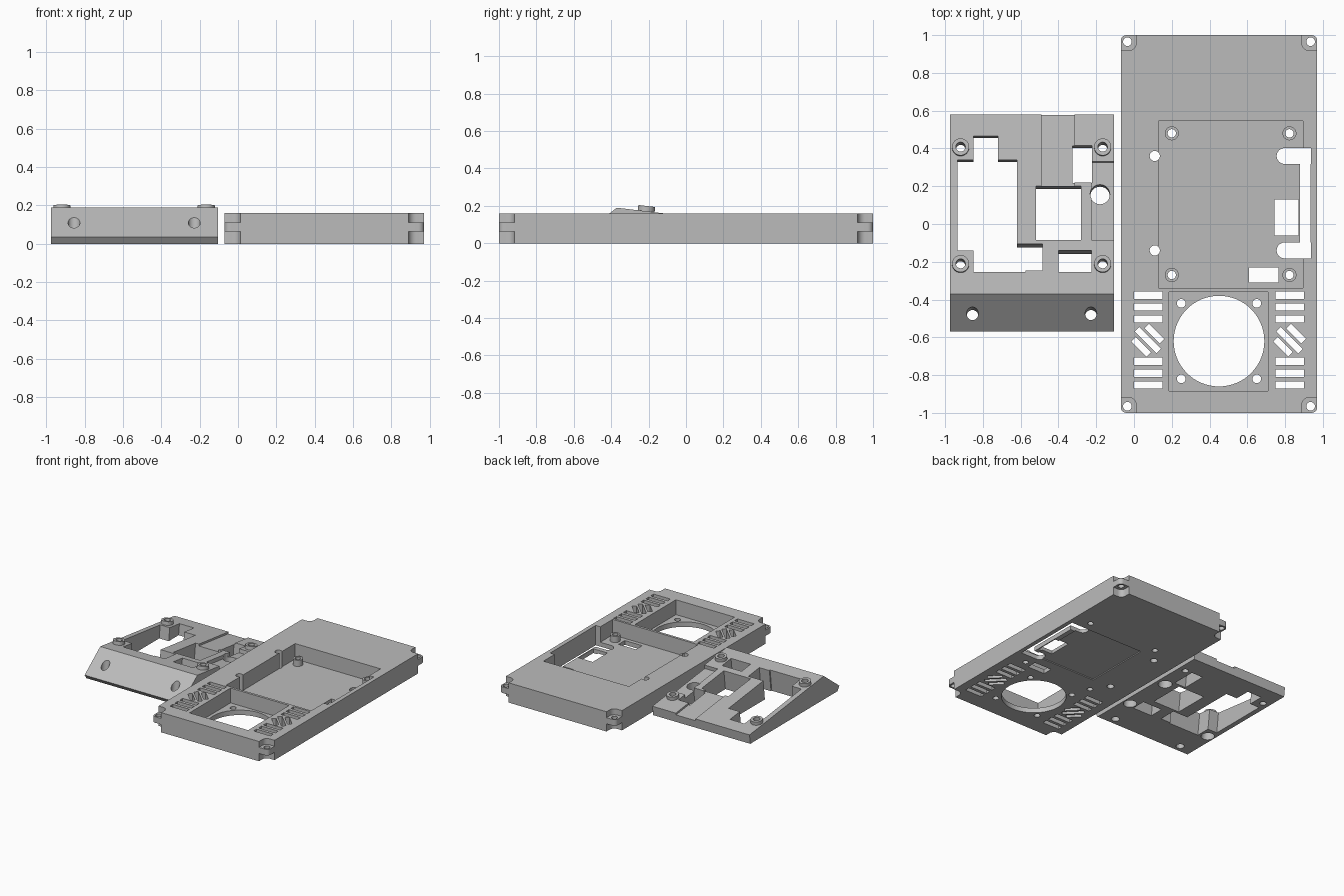
import bpy, bmesh, math

if "Cube" in bpy.data.objects:
    bpy.data.objects.remove(bpy.data.objects["Cube"])

grey = bpy.data.materials.new("light_grey")
grey.diffuse_color = (0.5, 0.5, 0.5, 1)
grey.use_nodes = True
grey.node_tree.nodes["Principled BSDF"].inputs["Base Color"].default_value = grey.diffuse_color

SLOPE = 0.12


def flat(x, y, z):
    return (x, y, z)


def tilted(x, y, w):
    # coordinates on the sloping top of the bezel, w is height above it
    return (x, y + SLOPE * w, 0.19 - SLOPE * (y + 0.37) + w)


def prism(name, pts, z0, z1, place=flat):
    bm = bmesh.new()
    low = [bm.verts.new(place(x, y, z0)) for x, y in pts]
    high = [bm.verts.new(place(x, y, z1)) for x, y in pts]
    bm.faces.new(low[::-1])
    bm.faces.new(high)
    n = len(pts)
    for i in range(n):
        j = (i + 1) % n
        bm.faces.new((low[i], low[j], high[j], high[i]))
    bmesh.ops.recalc_face_normals(bm, faces=bm.faces)
    mesh = bpy.data.meshes.new(name)
    bm.to_mesh(mesh)
    bm.free()
    mesh.materials.append(grey)
    obj = bpy.data.objects.new(name, mesh)
    bpy.context.collection.objects.link(obj)
    return obj


def rect(x0, x1, y0, y1):
    return [(x0, y0), (x1, y0), (x1, y1), (x0, y1)]


def circle(cx, cy, r, n=32):
    return [(cx + r * math.cos(2 * math.pi * i / n),
             cy + r * math.sin(2 * math.pi * i / n)) for i in range(n)]


def boolean(body, pts, z0, z1, place=flat, op='DIFFERENCE'):
    tool = prism("tool", pts, z0, z1, place)
    tool.hide_render = True
    mod = body.modifiers.new("cut", 'BOOLEAN')
    mod.operation = op
    mod.solver = 'EXACT'
    mod.object = tool
    bpy.context.view_layer.objects.active = body
    bpy.ops.object.modifier_apply(modifier=mod.name)
    bpy.data.objects.remove(tool)


def finish(body):
    bpy.ops.object.select_all(action='DESELECT')
    body.select_set(True)
    bpy.context.view_layer.objects.active = body
    bpy.ops.object.shade_smooth_by_angle(angle=math.radians(25))


# ---------- main case plate ----------
CX, HX, H = 0.45, 0.52, 0.16


def rounded(hx, hy, r, n=6):
    pts = []
    for k, (sx, sy) in enumerate(((1, 1), (-1, 1), (-1, -1), (1, -1))):
        for i in range(n + 1):
            a = math.pi / 2 * (k + i / n)
            pts.append((CX + sx * (hx - r) + r * math.cos(a),
                        sy * (hy - r) + r * math.sin(a)))
    return pts


case = prism("case_plate", rounded(HX, 1.0, 0.03), 0, H)

# corner lugs: recesses above and below, with a screw hole
for sx in (-1, 1):
    for sy in (-1, 1):
        ex, ey = CX + sx * HX, sy
        pts = [(ex + sx * 0.05, ey + sy * 0.05), (ex + sx * 0.05, ey - sy * 0.082)]
        for i in range(7):
            a = math.pi / 2 * i / 6
            pts.append((ex - sx * (0.042 + 0.04 * math.sin(a)),
                        ey - sy * (0.042 + 0.04 * math.cos(a))))
        pts.append((ex - sx * 0.082, ey + sy * 0.05))
        boolean(case, pts, 0.112, 0.3)
        boolean(case, pts, -0.1, 0.063)
        boolean(case, circle(ex - sx * 0.035, ey - sy * 0.035, 0.023), -0.1, 0.3)

# board pocket with standoffs, fan pocket
boolean(case, rect(0.13, 0.895, -0.34, 0.545), 0.035, 0.3)
boolean(case, rect(0.185, 0.71, -0.885, -0.36), 0.04, 0.3)
boolean(case, circle(0.45, -0.62, 0.24, 64), -0.1, 0.3)
for x in (0.25, 0.65):
    for y in (-0.42, -0.82):
        boolean(case, circle(x, y, 0.023), -0.1, 0.3)
for x in (0.2, 0.823):
    for y in (-0.27, 0.48):
        boolean(case, circle(x, y, 0.037), 0.02, 0.085, op='UNION')
        boolean(case, circle(x, y, 0.022), -0.1, 0.3)

# shallow recess underneath
boolean(case, rect(0.27, 0.84, -0.15, 0.4), -0.1, 0.008)

# side notches, rounded connector slots, and floor windows
for y in (0.36, -0.14):
    boolean(case, circle(0.11, y, 0.027), -0.1, 0.3)
    end = [(0.797 - 0.042 * math.sin(math.pi * i / 12),
            y + 0.042 * math.cos(math.pi * i / 12)) for i in range(13)]
    boolean(case, end + [(0.936, y - 0.042), (0.936, y + 0.042)], -0.1, 0.3)
boolean(case, rect(0.88, 0.9355, -0.15, 0.37), -0.1, 0.3)
boolean(case, rect(0.745, 0.872, -0.06, 0.13), -0.1, 0.3)
boolean(case, rect(0.61, 0.765, -0.31, -0.23), -0.1, 0.3)

# vents: straight bars and slanted slots on both sides of the fan
for x0 in (0.0, 0.75):
    for y in (-0.377, -0.44, -0.503, -0.727, -0.79, -0.853):
        boolean(case, rect(x0, x0 + 0.15, y - 0.019, y + 0.019), -0.1, 0.3)
    for dx, dy, half in ((0.035, 0.035, 0.04), (0, 0, 0.058), (-0.035, -0.035, 0.04)):
        cx, cy, w = x0 + 0.073 + dx, -0.615 + dy, 0.012
        boolean(case, [(cx - half - w, cy + half - w), (cx + half - w, cy - half - w),
                       (cx + half + w, cy - half + w), (cx - half + w, cy + half + w)],
                -0.1, 0.3)
finish(case)

# ---------- sloping bezel ----------
profile = [(-0.545, 0), (0.57, 0), (0.58, 0.076), (-0.37, 0.19), (-0.57, 0.035)]
bezel = prism("sloping_bezel", profile, -0.975, -0.105, lambda y, z, x: (x, y, z))

# stepped recesses in the sloping face
boolean(bezel, rect(-0.49, -0.315, 0.15, 0.7), -0.015, 0.2, tilted)
boolean(bezel, rect(-0.225, -0.05, -0.085, 0.33), -0.03, 0.2, tilted)

# openings perpendicular to the sloping face
windows = [
    [(-.85, .465), (-.72, .465), (-.72, .34), (-.62, .34), (-.62, -.105),
     (-.485, -.105), (-.485, -.245), (-.575, -.245), (-.575, -.255), (-.85, -.255),
     (-.85, -.14), (-.935, -.14), (-.935, .34), (-.85, .34)],
    rect(-0.52, -0.28, -0.085, 0.2),
    rect(-0.40, -0.225, -0.255, -0.14),
    rect(-0.325, -0.222, 0.22, 0.415),
    circle(-0.18, 0.16, 0.052),
]
for pts in windows:
    boolean(bezel, pts, -0.35, 0.2, tilted)

# screw bosses, with wide bores below the front pair
for x in (-0.918, -0.166):
    for y in (-0.213, 0.405):
        boolean(bezel, circle(x, y, 0.045), -0.02, 0.028, tilted, 'UNION')
        if y < 0:
            boolean(bezel, circle(x, y - 0.01, 0.05), -0.3, -0.08, tilted)
        boolean(bezel, circle(x, y, 0.025), -0.35, 0.2, tilted)

# mounting holes through the front slope
for x in (-0.855, -0.228):
    boolean(bezel, circle(x, -0.463, 0.031), -0.35, 0.2, tilted)
finish(bezel)
